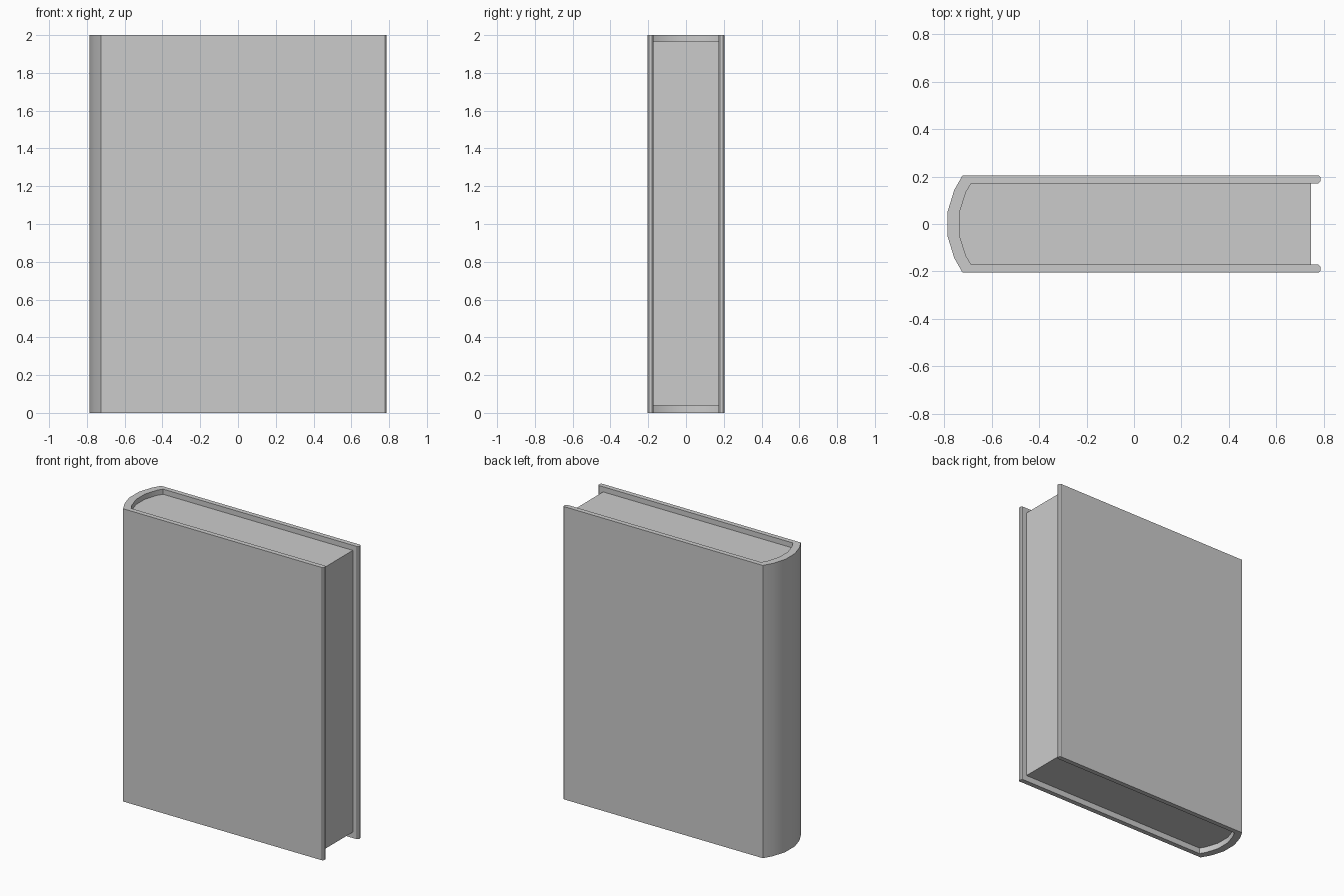
import bpy, bmesh

if "Cube" in bpy.data.objects:
    bpy.data.objects.remove(bpy.data.objects["Cube"])


def mirrored(half):
    """Mirror an open half profile (fore-edge to spine, y > 0) across y = 0."""
    return half + [(x, -y) for x, y in reversed(half)]


def extrude_profile(name, points, z0, z1):
    bm = bmesh.new()
    face = bm.faces.new([bm.verts.new((x, y, z0)) for x, y in points])
    top = bmesh.ops.extrude_face_region(bm, geom=[face])["geom"]
    verts = [v for v in top if isinstance(v, bmesh.types.BMVert)]
    bmesh.ops.translate(bm, verts=verts, vec=(0, 0, z1 - z0))
    bmesh.ops.recalc_face_normals(bm, faces=bm.faces)
    mesh = bpy.data.meshes.new(name)
    bm.to_mesh(mesh)
    bm.free()
    obj = bpy.data.objects.new(name, mesh)
    bpy.context.collection.objects.link(obj)
    bpy.context.view_layer.objects.active = obj
    obj.select_set(True)
    bpy.ops.object.shade_smooth_by_angle(angle=0.5)
    obj.select_set(False)
    return obj


# Hard cover: two boards joined by a rounded spine, softened fore-edges
outer = [(0.787, 0.197), (0.779, 0.205), (-0.724, 0.205),
         (-0.759, 0.143), (-0.787, 0.052)]
inner = [(0.787, 0.18), (0.779, 0.172), (-0.687, 0.172),
         (-0.709, 0.135), (-0.737, 0.048)]
cover = mirrored(outer) + list(reversed(mirrored(inner)))
extrude_profile("cover", cover, 0.0, 2.0)

# Page block: tucked just into the cover, recessed on the three open sides
half_pages = [(0.747, 0.174), (-0.688, 0.174), (-0.711, 0.136), (-0.739, 0.048)]
extrude_profile("pages", mirrored(half_pages), 0.04, 1.965)
